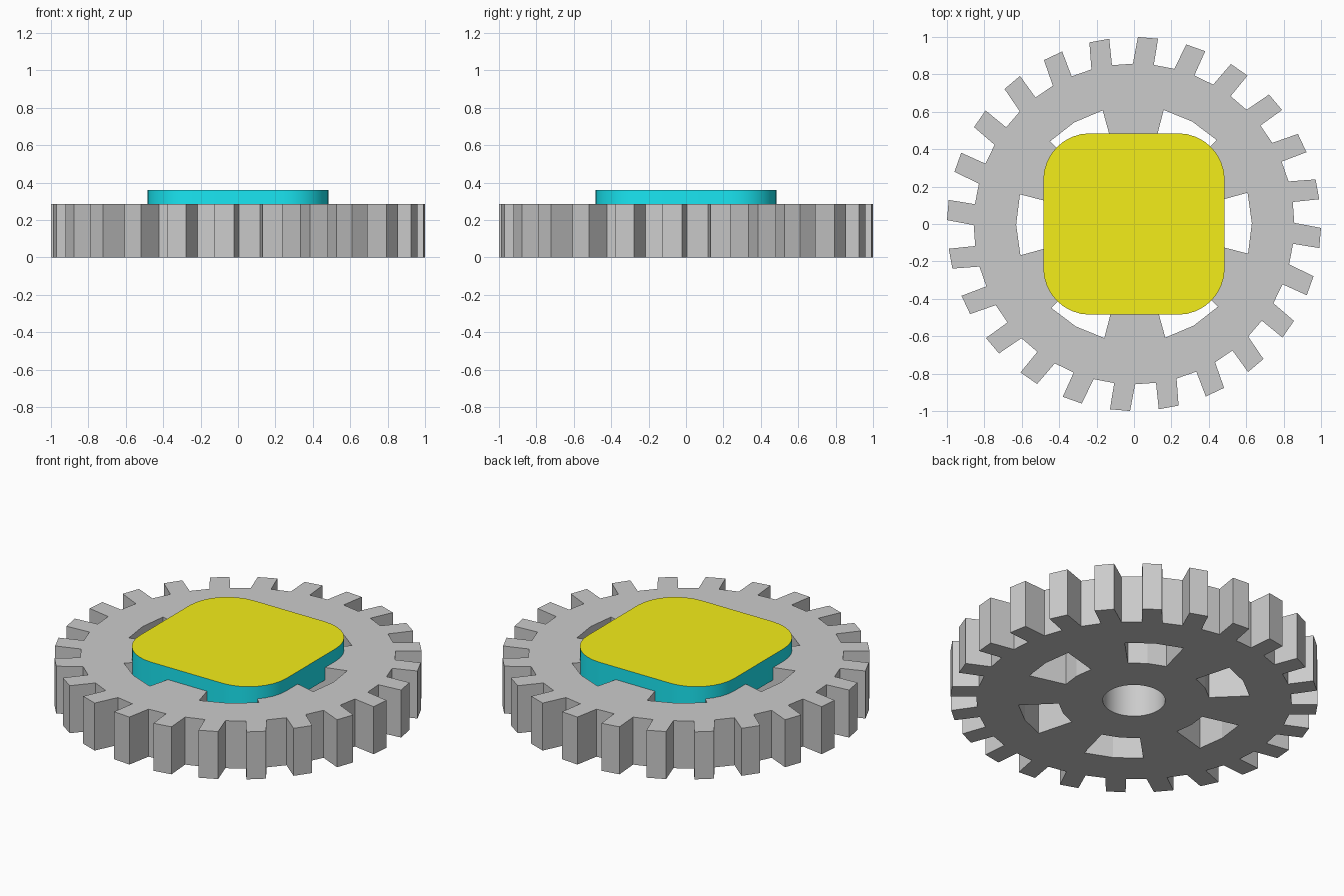
import bpy
from math import sin, cos, radians

if "Cube" in bpy.data.objects:
    bpy.data.objects.remove(bpy.data.objects["Cube"])


def polar(r, deg):
    return (r * cos(radians(deg)), r * sin(radians(deg)))


def solid(name, pts, faces, z0, z1, smooth=lambda p: False):
    """Raise flat counter-clockwise faces into a closed solid; smooth picks soft walls."""
    n = len(pts)
    verts = [(x, y, z0) for x, y in pts] + [(x, y, z1) for x, y in pts]
    edges = [(f[i], f[(i + 1) % len(f)]) for f in faces for i in range(len(f))]
    known = set(edges)
    rim = [(a, b) for a, b in edges if (b, a) not in known]
    tops = [tuple(i + n for i in f) for f in faces]
    bottoms = [tuple(reversed(f)) for f in faces]
    walls = [(a, b, b + n, a + n) for a, b in rim]
    mesh = bpy.data.meshes.new(name)
    mesh.from_pydata(verts, [], tops + bottoms + walls)
    for p in mesh.polygons:
        p.use_smooth = abs(p.normal.z) < 0.5 and smooth(p.center)
    mesh.update()
    obj = bpy.data.objects.new(name, mesh)
    bpy.context.collection.objects.link(obj)
    return obj


def material(name, color):
    m = bpy.data.materials.new(name)
    m.diffuse_color = (*color, 1)
    m.use_nodes = True
    m.node_tree.nodes["Principled BSDF"].inputs["Base Color"].default_value = m.diffuse_color
    return m


# Gear: rings of points from bore to tooth roots, window openings left out
N, STEP, TURN = 48, 7.5, 0.4
BORE, IN, OUT, ROOT = 0.17, 0.41, 0.63, 0.857
pts, faces = [], []
for ring, r in enumerate((BORE, IN, OUT, ROOT)):
    for k in range(N):
        flat = cos(radians(STEP)) if ring in (1, 2) and k % 2 else 1
        pts.append(polar(r * flat, TURN + k * STEP))
for ring in range(3):
    for k in range(N):
        if ring == 1 and k % 8 in (0, 1, 6, 7):
            continue
        a, b = ring * N + k, ring * N + (k + 1) % N
        faces.append((a, a + N, b + N, b))

# Slightly leaning teeth on every other segment
for k in range(1, N, 2):
    tip = len(pts)
    ang = TURN + k * STEP
    pts += [polar(0.999, ang - 0.3), polar(1.0, ang + STEP - 1.6)]
    faces.append((3 * N + k, tip, tip + 1, 3 * N + (k + 1) % N))
solid("gear", pts, faces, 0, 0.285, lambda c: c.xy.length < 0.2)

# Rounded square cover plate, sunk into the gear top
HALF, RAD, SEG = 0.485, 0.25, 8
outline = []
for q in range(4):
    cx, cy = [s * (HALF - RAD) for s in ((1, 1), (-1, 1), (-1, -1), (1, -1))[q]]
    for i in range(SEG + 1):
        dx, dy = polar(RAD, 90 * q + 90 * i / SEG)
        outline.append((cx + dx, cy + dy))
plate = solid("cover_plate", outline, [tuple(range(len(outline)))], 0.21, 0.36, lambda c: True)
plate.data.materials.append(material("cyan", (0.01, 0.80, 0.90)))
plate.data.materials.append(material("yellow", (0.90, 0.85, 0.01)))
for p in plate.data.polygons:
    p.material_index = 1 if p.normal.z > 0.5 else 0
